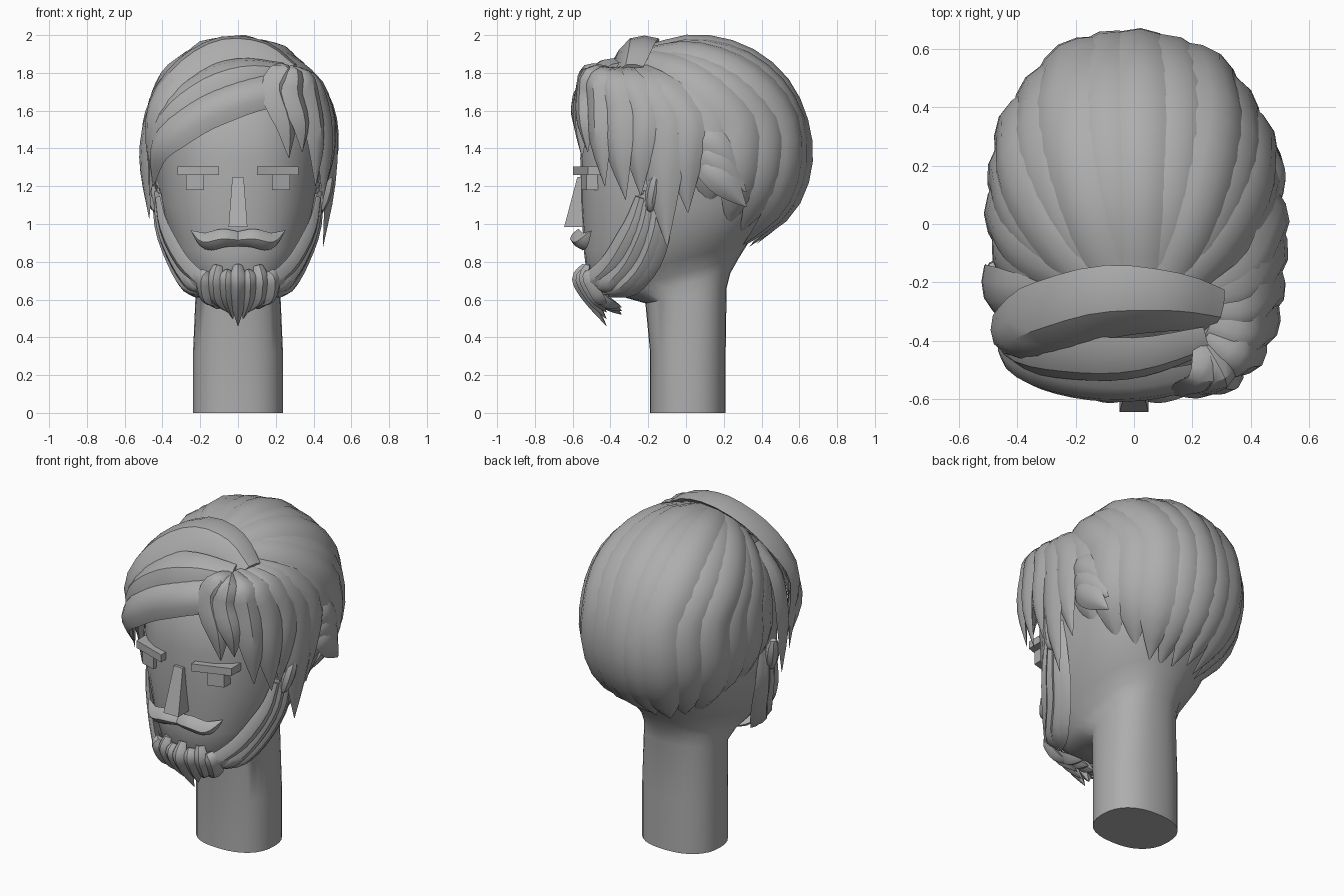
import bpy, bmesh, math, random
from mathutils import Vector

if "Cube" in bpy.data.objects:
    bpy.data.objects.remove(bpy.data.objects["Cube"])

random.seed(4)
mat = bpy.data.materials.new("clay_grey")
mat.diffuse_color = (0.42, 0.42, 0.42, 1)
mat.use_nodes = True
mat.node_tree.nodes["Principled BSDF"].inputs["Base Color"].default_value = mat.diffuse_color
HC, HR = Vector((0, 0.04, 1.42)), Vector((0.465, 0.57, 0.54))    # hair ellipsoid
FC, FR = Vector((0, -0.12, 0.98)), Vector((0.42, 0.45, 0.5))    # jaw ellipsoid


def finish(name, bm, angle=35):
    bmesh.ops.recalc_face_normals(bm, faces=bm.faces)
    me = bpy.data.meshes.new(name)
    bm.to_mesh(me)
    bm.free()
    me.materials.append(mat)
    ob = bpy.data.objects.new(name, me)
    bpy.context.collection.objects.link(ob)
    bpy.ops.object.select_all(action='DESELECT')
    ob.select_set(True)
    bpy.context.view_layer.objects.active = ob
    bpy.ops.object.shade_smooth_by_angle(angle=math.radians(angle))
    return ob


def loft(bm, rings):
    rows = [[bm.verts.new(p) for p in r] for r in rings]
    n = len(rows[0])
    for a, b in zip(rows, rows[1:]):
        for i in range(n):
            bm.faces.new((a[i], a[(i + 1) % n], b[(i + 1) % n], b[i]))
    bm.faces.new(rows[0])
    bm.faces.new(rows[-1])


def spline(pts, u):
    """Catmull-Rom through the control points"""
    p = [2 * pts[0] - pts[1]] + pts + [2 * pts[-1] - pts[-2]]
    k = min(int(u * (len(pts) - 1)), len(pts) - 2)
    t = u * (len(pts) - 1) - k
    a, b, c, d = p[k:k + 4]
    return 0.5 * (2 * b + (c - a) * t + (2 * a - 5 * b + 4 * c - d) * t * t
                  + (3 * b - a - 3 * c + d) * t ** 3)


def lock(name, pts, half, thick, root=0.6, c=HC, r=HR, segs=12, taper=0.6):
    """Tapered hair strand lying on an ellipsoid"""
    pts = [Vector(p) for p in pts]
    section = [(-1, -0.1), (-0.55, 0.65), (0, 1), (0.55, 0.65), (1, -0.1), (0, -0.6)]
    rings = []
    for i in range(segs + 1):
        u = i / segs
        p = spline(pts, u)
        t = (spline(pts, min(u + 0.02, 1)) - spline(pts, max(u - 0.02, 0))).normalized()
        q = p - c
        n = Vector((q.x / r.x ** 2, q.y / r.y ** 2, q.z / r.z ** 2))
        n = (n - t * n.dot(t)).normalized()
        s = t.cross(n)
        k = root + (1 - root) * min(1, u / 0.35)
        if u > taper:
            k *= max(0.02, 1 - ((u - taper) / (1 - taper)) ** 1.5)
        rings.append([p + s * a * half * k + n * b * thick * k for a, b in section])
    bm = bmesh.new()
    loft(bm, rings)
    return finish(name, bm)


def box(name, bottom, top):
    """Block from two quads"""
    bm = bmesh.new()
    loft(bm, [bottom, top])
    return finish(name, bm)


def jaw(s, y, z, out=0.01):
    """Point on the side of the jaw"""
    w = min(.425, .31 + .32 * (z - .69)) if z > .69 else .31 - 1.1 * (.69 - z)
    v = min(.97, abs(y + .09) / .46)
    return (s * (w * (1 - v ** 2.35) ** .425 + out), y, z)


# Head and neck: zfront, zback, yfront, yback, half width
bm = bmesh.new()
rings = []
for zf, zb, yf, yb, w in [
        (0, 0, -.19, .21, .238), (.32, .32, -.19, .21, .238), (.58, .66, -.215, .215, .225),
        (.61, .74, -.32, .235, .225), (.62, .82, -.45, .28, .235), (.69, .9, -.52, .33, .3),
        (.85, .98, -.54, .39, .36), (1.1, 1.1, -.555, .46, .42), (1.35, 1.35, -.56, .52, .44),
        (1.55, 1.55, -.54, .54, .44), (1.72, 1.72, -.44, .46, .38), (1.86, 1.86, -.22, .28, .22)]:
    ring = []
    for i in range(32):
        a = 2 * math.pi * i / 32
        ca, sa = math.cos(a), math.sin(a)
        x = w * math.copysign(abs(ca) ** 0.85, ca)
        v = math.copysign(abs(sa) ** 0.85, sa)
        ring.append((x, (yf + yb) / 2 + v * (yb - yf) / 2, zf + (zb - zf) * (v + 1) / 2))
    rings.append(ring)
loft(bm, rings)
finish("head_and_neck", bm, 45)

# Under layer of hair, cut along the hairline
bm = bmesh.new()
bmesh.ops.create_uvsphere(bm, u_segments=32, v_segments=18, radius=1)
for v in bm.verts:
    v.co = HC + Vector((v.co.x * .46, v.co.y * .565, v.co.z * .525))
bmesh.ops.bisect_plane(bm, geom=bm.verts[:] + bm.edges[:] + bm.faces[:],
                       plane_co=(0, .5, 1.05), plane_no=(0, .6, 1), clear_inner=True)
bmesh.ops.holes_fill(bm, edges=bm.edges[:])
finish("hair_cap", bm)

# Long strands combed from the top over the back and sides
N = 13
for i in range(N):
    f = i / (N - 1)
    a = math.radians(10 + 186 * f)
    start = Vector((0.5 - 1.1 * f, -0.42, 0.85)).normalized()
    mid = Vector((math.cos(a), math.sin(a), 0.2)).normalized()
    edge = abs(2 * f - 1)
    drop = -0.87 + 0.3 * edge ** 3 + random.uniform(-.05, .03)
    ring_r = math.sqrt(1 - drop ** 2)
    end = Vector((math.cos(a) * ring_r, math.sin(a) * ring_r, drop))
    dirs = [start.slerp(mid, k / 4) for k in range(4)] + [mid.slerp(end, k / 3) for k in range(4)]
    pts = []
    for k, d in enumerate(dirs):
        off = 1.0 + 0.02 * (i % 2)
        if math.sin(a) > 0:
            off += .05 * abs(math.sin(2 * a)) * min(1, k / 3)
        if k > 4:
            off += .04 * (k - 4) * (1 - edge)
        pts.append(HC + Vector([d[j] * HR[j] * off for j in range(3)]))
    lock("back_strand", pts, 0.12, 0.04, 0.75, segs=16, taper=.78)

# Raised quiff and fringe swept to one side
lock("quiff", [(.28, -.3, 1.81), (.12, -.27, 1.91), (-.1, -.27, 1.91), (-.3, -.33, 1.78),
               (-.44, -.39, 1.55), (-.46, -.3, 1.2)], .14, .07, .6, segs=16)
lock("fringe_upper", [(.25, -.4, 1.8), (.02, -.46, 1.8), (-.22, -.46, 1.7), (-.41, -.42, 1.5),
                      (-.47, -.32, 1.15)], .12, .06, .6, segs=16)
lock("fringe_lower", [(.26, -.51, 1.72), (.02, -.555, 1.67), (-.22, -.54, 1.57), (-.41, -.47, 1.41),
                      (-.45, -.36, 1.2)], .11, .05, .8, segs=16)
lock("left_side_strand", [(-.3, -.25, 1.78), (-.43, -.25, 1.6), (-.48, -.24, 1.35),
                          (-.47, -.25, 1.03)], .11, .04)

# Forelocks falling from the parting on the other side
for mid, tip, w in [((.2, -.54, 1.7), (.27, -.55, 1.35), .085),
                    ((.29, -.53, 1.68), (.34, -.52, 1.38), .08),
                    ((.38, -.46, 1.66), (.41, -.43, 1.2), .09),
                    ((.43, -.37, 1.62), (.45, -.32, 1.13), .1),
                    ((.46, -.24, 1.6), (.45, -.24, 1.15), .1),
                    ((.475, -.12, 1.55), (.45, -.1, .88), .12),
                    ((.48, .0, 1.55), (.45, .01, 1.06), .11)]:
    m, t = Vector(mid), Vector(tip)
    root = Vector((.24 + .05 * (m.y + .5), -.4 + .3 * (m.y + .5), 1.81))
    high = (root + m) / 2 + Vector((.03, -.04, .05))
    low = (m + t) / 2 + Vector((.02, -.01, 0))
    lock("forelock", [root, high, m, low, t], w, .045, .5)
# Tufts flicking back above the ear
for k in range(3):
    lock("side_tuft", [(.45, .06, 1.54 - .09 * k), (.49, .16, 1.42 - .08 * k),
                       (.45, .32, 1.25 - .08 * k)], .08, .03, .4)

for s in (-1, 1):
    # Ears
    bm = bmesh.new()
    bmesh.ops.create_uvsphere(bm, u_segments=8, v_segments=6, radius=1)
    for v in bm.verts:
        x, y, z = v.co
        v.co = (s * (.46 + .04 * x + .025 * z), -.17 + .045 * y + .02 * z, 1.17 + .11 * z)
    finish("ear", bm)

    # Beard wrapping the jaw, in overlapping strands from back to front
    for j in range(6):
        f = j / 5
        lift = .012 * (j % 2)
        lock("jaw_beard", [jaw(s, -.13 - .11 * f, 1.22 - .08 * f, lift),
                           jaw(s, -.13 - .16 * f, 1.0 - .02 * f, lift),
                           jaw(s, -.19 - .2 * f, .8, lift),
                           jaw(s, -.3 - .19 * f, .67 + .03 * f, lift),
                           jaw(s, -.43 - .095 * f, .615 + .07 * f, lift)],
             .06, .03, .5, FC, FR, taper=.75)

    # Moustache half
    lock("moustache", [(0, -.555, .92), (s * .08, -.57, .925), (s * .17, -.545, .91),
                       (s * .25, -.5, .965)], .05, .045, .8, FC, FR)

    # Brow and eye blocks
    def slab(x0, x1, z0, z1, front, slant):
        return [[(s * x, y + slant * (x - x0), z) for x, y in
                 ((x0, front), (x1, front), (x1, -.42), (x0, -.42))] for z in (z0, z1)]
    box("brow", *slab(.1, .32, 1.26, 1.305, -.597, .35))
    box("eye", *slab(.18, .275, 1.18, 1.26, -.555, .3))

# Chin beard, wide clump with a hanging point
for i in range(-3, 4):
    x = .06 * i
    lock("chin_beard", [(x * .9, -.53 + abs(x) * .1, .78 - .03 * (i % 2)),
                        (x, -.565 + abs(x) * .3, .71),
                        (x * .9, -.51 + abs(x) * .3, .61),
                        (x * .45, -.42, .46 + abs(x) * .6)], .05, .04, .5, FC, FR)
# Short strands under the chin
for i in range(-2, 3):
    lock("under_chin_beard", [(.07 * i, -.5, .66), (.06 * i, -.43, .6),
                              (.04 * i, -.34, .52 + .02 * abs(i))], .06, .04, .6, FC, FR)

# Nose wedge
box("nose", [(-.05, -.645, .985), (.05, -.645, .985), (.05, -.5, .985), (-.05, -.5, .985)],
    [(-.03, -.575, 1.25), (.03, -.575, 1.25), (.03, -.5, 1.25), (-.03, -.5, 1.25)])
